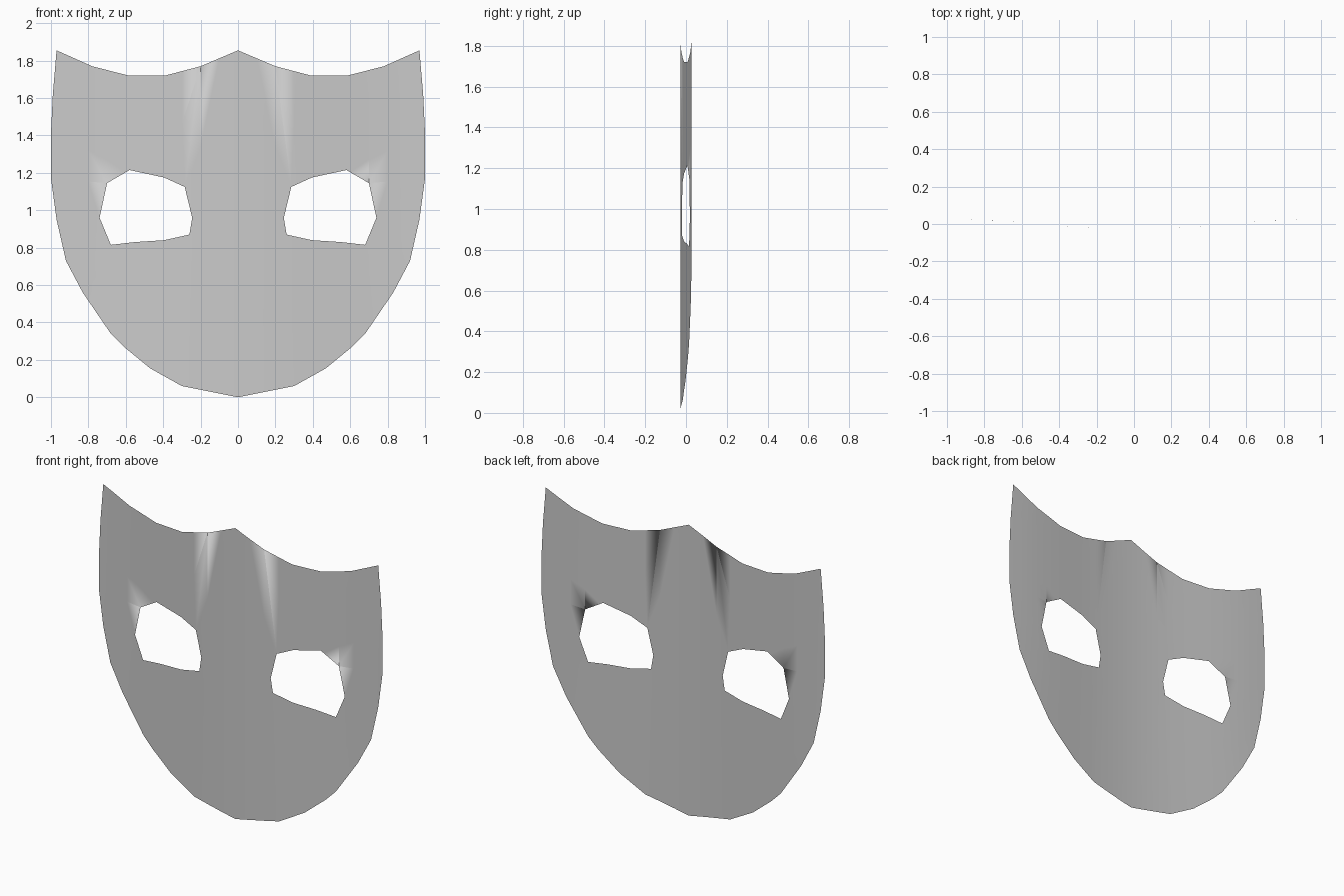
import bpy
import bmesh
import math

cube = bpy.data.objects.get("Cube")
if cube:
    bpy.data.objects.remove(cube, do_unlink=True)

# Left half of the silhouette, chin to brow, and the eye opening
OUTLINE = [(0, 0), (.3, .06), (.47, .155), (.61, .27), (.68, .34), (.83, .56),
           (.92, .73), (.97, .95), (1, 1.17), (1, 1.41), (.99, 1.62),
           (.97, 1.855), (.78, 1.77), (.585, 1.72), (.39, 1.72), (.2, 1.77),
           (0, 1.855)]
EYE = [(.58, 1.215), (.7, 1.145), (.74, .96), (.68, .815), (.55, .83),
       (.395, .84), (.26, .87), (.245, .96), (.285, 1.125), (.395, 1.175)]
BOW = 0.028
STRIPS = 10


def add_loop(bm, points):
    """Closed ring of edges in the upright plane."""
    verts = [bm.verts.new((x, 0, z)) for x, z in points]
    return [bm.edges.new((a, b)) for a, b in zip(verts, verts[1:] + verts[:1])]


# Fill the half face around the eye opening
bm = bmesh.new()
edges = add_loop(bm, OUTLINE) + add_loop(bm, EYE)
bmesh.ops.triangle_fill(bm, edges=edges, use_beauty=True, normal=(0, -1, 0))

# Slice into upright strips so the sheet can bend
for i in range(1, STRIPS):
    bmesh.ops.bisect_plane(bm, geom=bm.verts[:] + bm.edges[:] + bm.faces[:],
                           plane_co=(i / STRIPS, 0, 0), plane_no=(1, 0, 0))

# Bow the sheet back towards its sides, and face it forward
for v in bm.verts:
    v.co.y = -BOW * math.cos(math.pi * v.co.x)
for f in bm.faces:
    f.normal_update()
    if f.normal.y > 0:
        f.normal_flip()
    f.smooth = True

# Mirror the half face
bmesh.ops.mirror(bm, geom=bm.verts[:] + bm.edges[:] + bm.faces[:],
                 axis='X', merge_dist=0.0005)
for f in bm.faces:
    f.normal_update()
    if f.normal.y > 0:
        f.normal_flip()

mesh = bpy.data.meshes.new("mask_face")
bm.to_mesh(mesh)
bm.free()
mask = bpy.data.objects.new("mask_face", mesh)
bpy.context.collection.objects.link(mask)

# Plain grey finish
grey = bpy.data.materials.new("plain_grey")
grey.use_nodes = True
colour = (0.6, 0.6, 0.6, 1)
grey.diffuse_color = colour
grey.node_tree.nodes["Principled BSDF"].inputs["Base Color"].default_value = colour
mesh.materials.append(grey)
